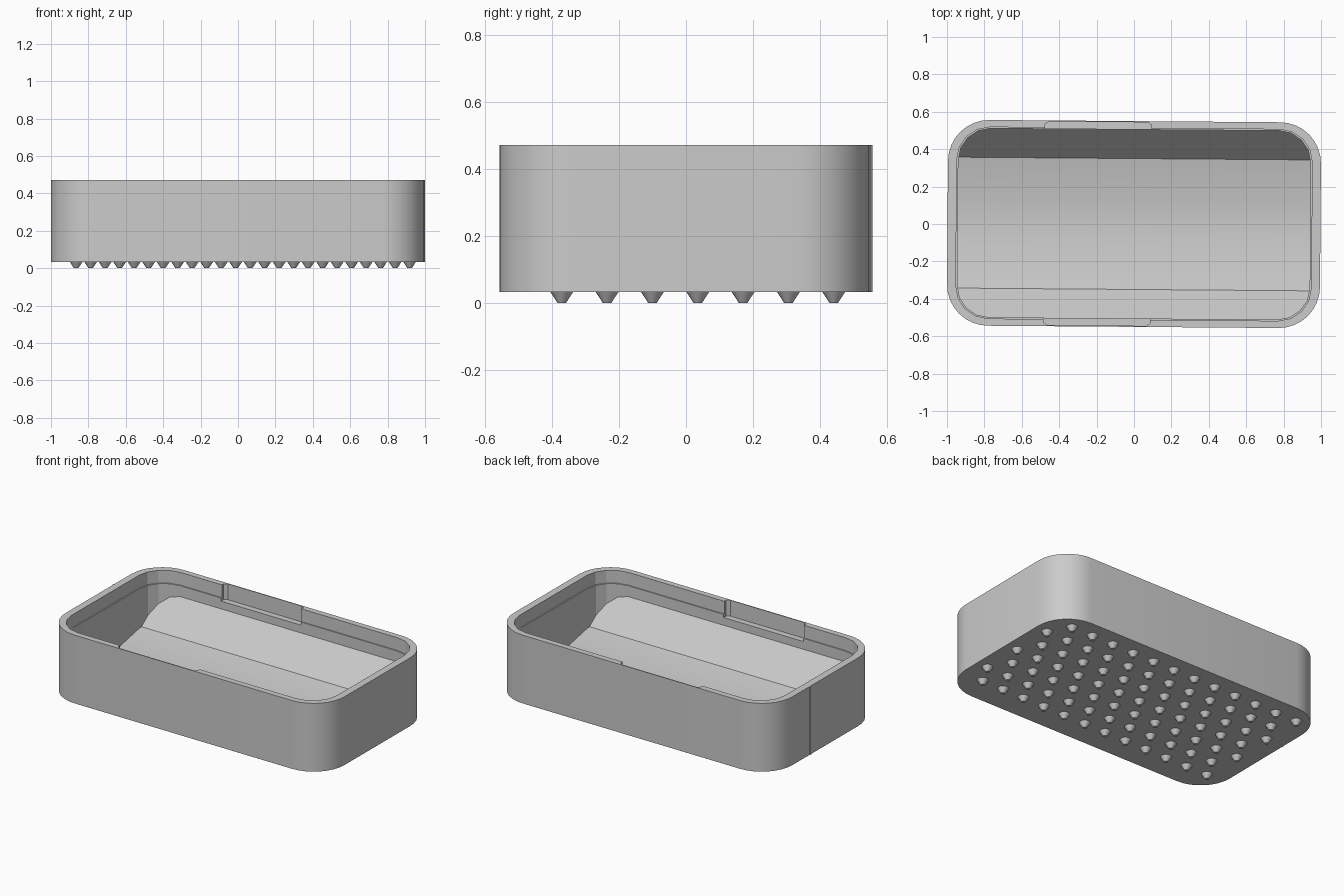
import bpy, bmesh, math
from mathutils import Matrix

default = bpy.data.objects.get("Cube")
if default:
    bpy.data.objects.remove(default, do_unlink=True)

TILT = Matrix.Rotation(math.radians(-0.45), 4, 'Z')
BASE, TOP = 0.033, 0.472

grey = bpy.data.materials.new("plain grey")
grey.use_nodes = True
colour = (0.6, 0.6, 0.6, 1)
grey.diffuse_color = colour
grey.node_tree.nodes["Principled BSDF"].inputs["Base Color"].default_value = colour


def add_object(name, bm):
    bmesh.ops.recalc_face_normals(bm, faces=bm.faces)
    mesh = bpy.data.meshes.new(name)
    bm.to_mesh(mesh)
    bm.free()
    mesh.materials.append(grey)
    obj = bpy.data.objects.new(name, mesh)
    bpy.context.collection.objects.link(obj)
    return obj


def prism(name, points, vector):
    """Extrude a closed outline along a vector."""
    bm = bmesh.new()
    face = bm.faces.new([bm.verts.new(p) for p in points])
    new = bmesh.ops.extrude_face_region(bm, geom=[face])["geom"]
    verts = [v for v in new if isinstance(v, bmesh.types.BMVert)]
    bmesh.ops.translate(bm, verts=verts, vec=vector)
    return add_object(name, bm)


def rounded_prism(name, hx, hy, r, steps, z0, z1):
    points = []
    for q, (sx, sy) in enumerate([(1, 1), (-1, 1), (-1, -1), (1, -1)]):
        for i in range(steps + 1):
            a = math.pi / 2 * (q + i / steps)
            points.append((sx * (hx - r) + r * math.cos(a),
                           sy * (hy - r) + r * math.sin(a), z0))
    return prism(name, points, (0, 0, z1 - z0))


def combine(target, tool, operation):
    """Apply a boolean and discard the tool."""
    tool.hide_render = True
    mod = target.modifiers.new("cut", 'BOOLEAN')
    mod.operation = operation
    mod.solver = 'EXACT'
    mod.object = tool
    bpy.context.view_layer.update()
    graph = bpy.context.evaluated_depsgraph_get()
    mesh = bpy.data.meshes.new_from_object(target.evaluated_get(graph))
    target.modifiers.clear()
    target.data = mesh
    bpy.data.objects.remove(tool, do_unlink=True)


def smooth(obj, angle):
    bpy.ops.object.select_all(action='DESELECT')
    obj.select_set(True)
    bpy.context.view_layer.objects.active = obj
    bpy.ops.object.shade_smooth_by_angle(angle=math.radians(angle))


# Outer shell
tray = rounded_prism("tray", 0.997, 0.55, 0.22, 8, BASE, TOP)

# Hollow with a faceted trough floor
half = [(0.505, 0.6), (0.505, 0.32), (0.35, 0.14), (0.12, 0.092)]
profile = half + [(-y, z) for y, z in reversed(half)]
hollow = rounded_prism("hollow", 0.942, 0.505, 0.17, 4, 0.05, 0.58)
trough = prism("trough", [(-1.2, y, z) for y, z in profile], (2.4, 0, 0))
combine(hollow, trough, 'INTERSECT')
combine(tray, hollow, 'DIFFERENCE')

# Slightly wider rim step
combine(tray, rounded_prism("rim_step", 0.95, 0.512, 0.175, 4, 0.39, 0.6), 'DIFFERENCE')

# Slots in the long walls, open at the top
for side in (1, -1):
    outline = [(-0.48, side * 0.48, 0.37), (0.09, side * 0.48, 0.37),
               (0.09, side * 0.53, 0.37), (0.07, side * 0.544, 0.37),
               (-0.46, side * 0.544, 0.37), (-0.48, side * 0.53, 0.37)]
    combine(tray, prism("slot", outline, (0, 0, 0.2)), 'DIFFERENCE')
tray.data.transform(TILT)
smooth(tray, 15)

# Seam bead on the right end
bead = prism("seam_bead", [(-0.99, 0.15, BASE), (-0.99, 0.17, BASE),
                           (-1.0, 0.165, BASE), (-1.0, 0.155, BASE)],
             (0, 0, TOP - BASE))

# Staggered rows of tapered feet
bm = bmesh.new()
for row in range(7):
    for k in range(12):
        x = -0.865 + 0.155 * k + 0.0775 * (row % 2)
        y = -0.37 + 0.135 * row
        bmesh.ops.create_cone(bm, cap_ends=True, segments=16, radius1=0.012,
                              radius2=0.035, depth=BASE + 0.002,
                              matrix=Matrix.Translation((x, y, BASE / 2 + 0.001)))
feet = add_object("feet", bm)
smooth(feet, 40)
